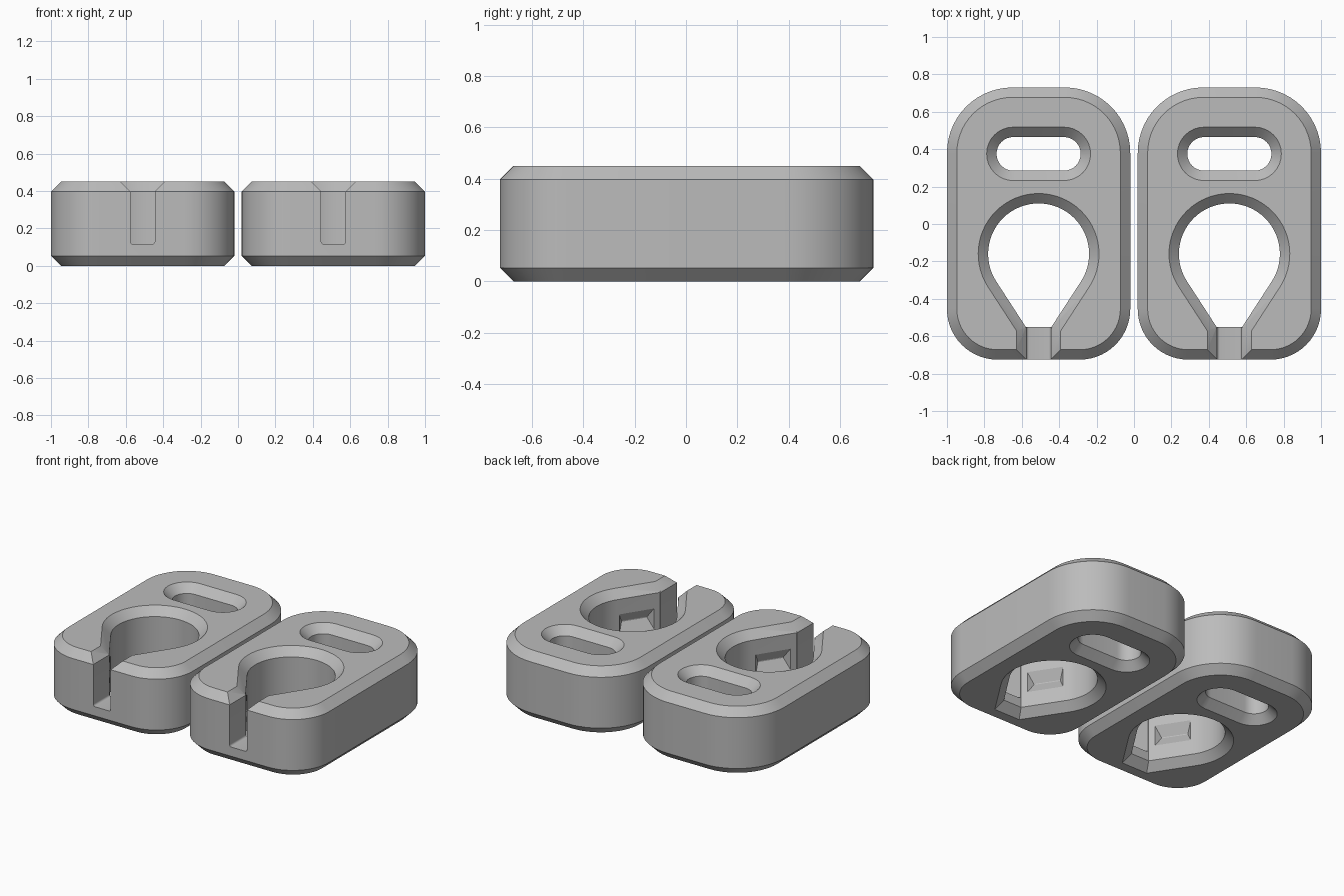
import bpy, bmesh
from math import sin, cos, radians, pi

if "Cube" in bpy.data.objects:
    bpy.data.objects.remove(bpy.data.objects["Cube"])

CH = 0.053          # chamfer size
H = 0.45            # block height
E = 0.02            # cutter overshoot

grey = bpy.data.materials.new("plain_grey")
grey.diffuse_color = (0.50, 0.50, 0.50, 1)
grey.use_nodes = True
grey.node_tree.nodes["Principled BSDF"].inputs["Base Color"].default_value = grey.diffuse_color


def arc(cx, cy, r, a0, a1, n):
    return [(cx + r * cos(radians(a0 + (a1 - a0) * i / n)),
             cy + r * sin(radians(a0 + (a1 - a0) * i / n))) for i in range(n + 1)]


def outer_loop(d):
    # rounded outline, larger corners at the back
    w, y0, y1, rf, rb = 0.49, -0.725, 0.73, 0.27, 0.35
    return (arc(w - rb, y1 - rb, rb + d, 0, 90, 14) + arc(rb - w, y1 - rb, rb + d, 90, 180, 14)
            + arc(rf - w, y0 + rf, rf + d, 180, 270, 14) + arc(w - rf, y0 + rf, rf + d, 270, 360, 14))


def slot_loop(d):
    return arc(0.135, 0.375, 0.09 + d, -90, 90, 16) + arc(-0.135, 0.375, 0.09 + d, 90, 270, 16)


HOLE_Y, R, ANG = -0.16, 0.27, 33


def keyhole_loop(d):
    # round hole with straight sides tapering to the neck
    yb = -0.39 - d
    x = (R + d + yb * sin(radians(ANG))) / cos(radians(ANG))
    return arc(0, HOLE_Y, R + d, -ANG, 180 + ANG, 44) + [(-x, yb + HOLE_Y), (x, yb + HOLE_Y)]


def loft(name, rings):
    # closed solid through rings of 3D points
    bm = bmesh.new()
    vs = [[bm.verts.new(p) for p in ring] for ring in rings]
    n = len(vs[0])
    for a, b in zip(vs, vs[1:]):
        for i in range(n):
            bm.faces.new((a[i], a[(i + 1) % n], b[(i + 1) % n], b[i]))
    bm.faces.new(vs[0][::-1])
    bm.faces.new(vs[-1])
    bmesh.ops.recalc_face_normals(bm, faces=bm.faces)
    me = bpy.data.meshes.new(name)
    bm.to_mesh(me)
    bm.free()
    me.materials.append(grey)
    ob = bpy.data.objects.new(name, me)
    bpy.context.collection.objects.link(ob)
    return ob


def stack(name, loop, levels):
    return loft(name, [[(x, y, z) for x, y in loop(d)] for z, d in levels])


# Body with chamfered top and bottom rims
body = stack("left_block", outer_loop, [(0, -CH), (CH, 0), (H - CH, 0), (H, -CH)])

# Through holes with flared rims
flare = [(-E, CH + E), (CH, 0), (H - CH, 0), (H + E, CH + E)]
cutters = [stack("slot_cutter", slot_loop, flare), stack("keyhole_cutter", keyhole_loop, flare)]

# Front channel with softened floor corners and flared top
hw, fl, r = 0.065, 0.115, 0.014
half = [(x, z) for x, z in arc(hw - r, fl + r, r, 270, 360, 4)] + [(hw, H - CH), (hw + CH + E, H + E)]
section = half + [(-x, z) for x, z in reversed(half)]
cutters.append(loft("channel_cutter", [[(x, y, z) for x, z in section] for y in (-0.80, -0.50)]))

# Shallow pointed recess in each straight wall of the keyhole
for side in (1, -1):
    nx, ny = cos(radians(ANG)), -sin(radians(ANG))

    def at(s, depth, z):
        return (side * (nx * (R + depth) + ny * s), HOLE_Y + ny * (R + depth) - nx * s, z)

    zc, hh = 0.225, 0.07
    mouth = [at(0.02, 0, zc - hh), at(0.25, 0, zc - hh), at(0.25, 0, zc + hh), at(0.02, 0, zc + hh)]
    inner = [at(0.02, -0.02, zc - hh), at(0.25, -0.02, zc - hh), at(0.25, -0.02, zc + hh), at(0.02, -0.02, zc + hh)]
    deep = [at(0.05, 0.04, zc - 0.003), at(0.22, 0.04, zc - 0.003),
            at(0.22, 0.04, zc + 0.003), at(0.05, 0.04, zc + 0.003)]
    cutters.append(loft("recess_cutter", [inner, mouth, deep]))

bpy.context.view_layer.objects.active = body
body.select_set(True)
for c in cutters:
    c.hide_render = True
    m = body.modifiers.new("cut", 'BOOLEAN')
    m.operation, m.solver, m.object = 'DIFFERENCE', 'EXACT', c
    bpy.ops.object.modifier_apply(modifier=m.name)
    bpy.data.objects.remove(c)
bpy.ops.object.shade_smooth_by_angle(angle=radians(25))

# Matching second block
body.location.x = -0.51
twin = body.copy()
twin.name = "right_block"
twin.location.x = 0.51
bpy.context.collection.objects.link(twin)
